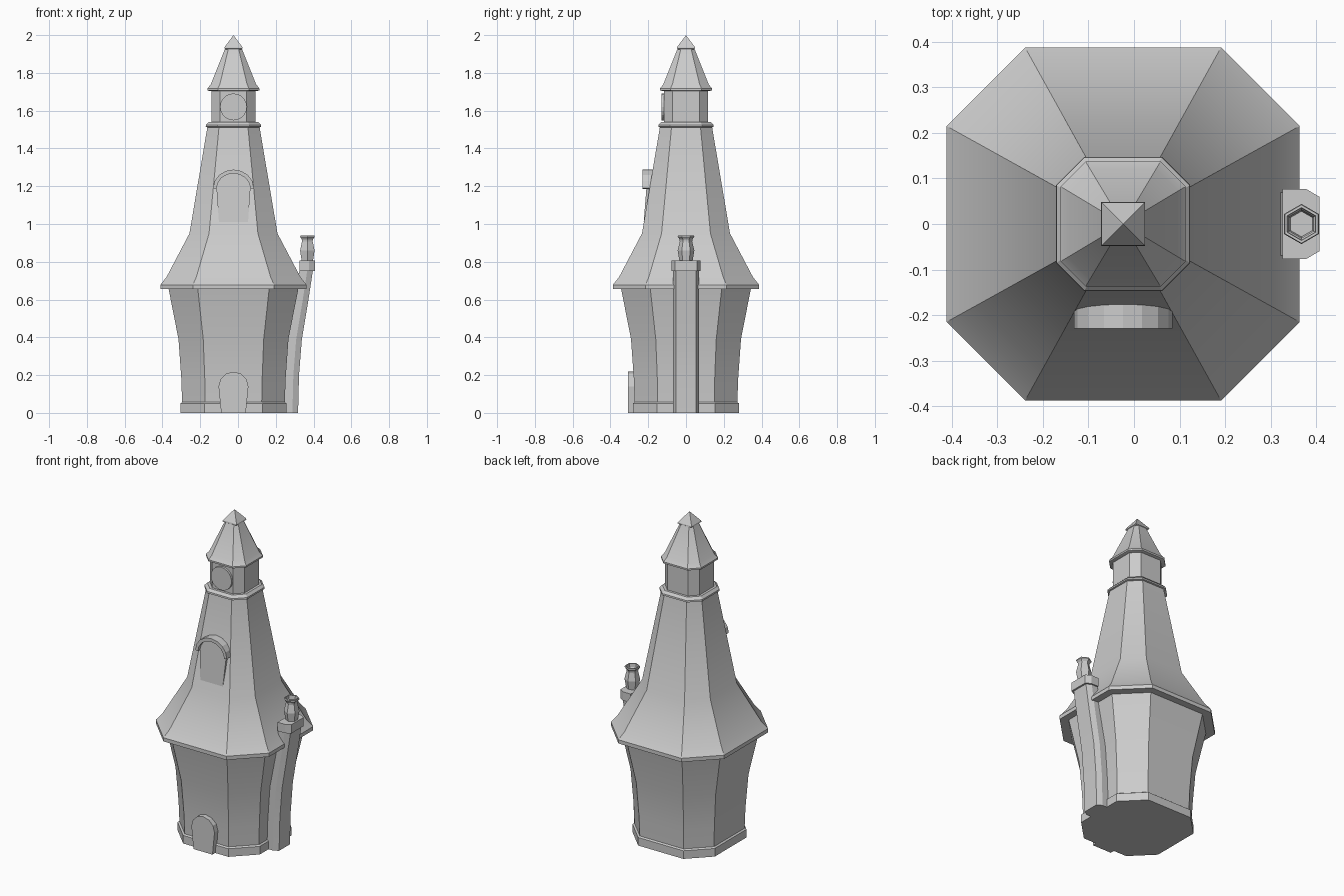
import bpy, bmesh, math

if "Cube" in bpy.data.objects:
    bpy.data.objects.remove(bpy.data.objects["Cube"])

AX = -0.024  # tower axis x


def finish(name, bm, smooth=True):
    bmesh.ops.remove_doubles(bm, verts=bm.verts, dist=1e-5)
    bmesh.ops.recalc_face_normals(bm, faces=bm.faces)
    me = bpy.data.meshes.new(name)
    bm.to_mesh(me)
    bm.free()
    ob = bpy.data.objects.new(name, me)
    bpy.context.collection.objects.link(ob)
    if smooth:
        bpy.ops.object.select_all(action='DESELECT')
        ob.select_set(True)
        bpy.context.view_layer.objects.active = ob
        bpy.ops.object.shade_smooth_by_angle(angle=math.radians(25))
    return ob


def loft(name, rings, smooth=True):
    """Skin equal-length rings of 3D points and cap both ends."""
    bm = bmesh.new()
    vs = [[bm.verts.new(p) for p in r] for r in rings]
    n = len(rings[0])
    for a, b in zip(vs, vs[1:]):
        for i in range(n):
            j = (i + 1) % n
            bm.faces.new((a[i], a[j], b[j], b[i]))
    bm.faces.new(vs[0][::-1])
    bm.faces.new(vs[-1])
    return finish(name, bm, smooth)


def octagon(r, z, k=0.55):
    e = r * k
    pts = [(r, -e), (r, e), (e, r), (-e, r), (-r, e), (-r, -e), (-e, -r), (e, -r)]
    return [(AX + x, y, z) for x, y in pts]


def ngon(cx, r, z, n, turn):
    return [(cx + r * math.cos(turn + math.tau * i / n),
             r * math.sin(turn + math.tau * i / n), z) for i in range(n)]


def tower(name, profile, k=0.55):
    return loft(name, [octagon(r, z, k) for r, z in profile])


def slab(name, outline, front, back):
    """Extrude an x-z outline along y; front is a function of z."""
    return loft(name, [[(AX + x, front(z), z) for x, z in outline],
                       [(AX + x, back, z) for x, z in outline]], False)


def arch(half, spring, rise, n=8):
    return [(half * math.cos(math.pi * i / n),
             spring + rise * math.sin(math.pi * i / n)) for i in range(n + 1)]


# octagonal tower, bottom to top
tower("plinth", [(0.281, 0), (0.281, 0.05), (0.272, 0.057)])
tower("wall", [(0.271, 0.03), (0.276, 0.18), (0.291, 0.39), (0.345, 0.665)])
tower("main_roof", [(0.387, 0.655), (0.387, 0.678), (0.354, 0.72),
                    (0.233, 0.95), (0.137, 1.52)], 0.555)
tower("ledge", [(0.14, 1.512), (0.147, 1.515), (0.146, 1.525), (0.132, 1.54)], 0.58)
tower("drum", [(0.117, 1.53), (0.117, 1.715)], 0.6)
tower("spire", [(0.13, 1.705), (0.137, 1.708), (0.137, 1.718), (0.12, 1.74),
                (0.042, 1.935)], 0.6)

# square spire cap
S = math.sqrt(2)
loft("spire_cap", [ngon(AX, r * S, z, 4, math.pi / 4) for r, z in
                   [(0.041, 1.925), (0.048, 1.93), (0.047, 1.937), (0, 2.0)]], False)

# clock face on the drum
slab("clock_face", [(0.071 * math.cos(math.tau * i / 20), 1.62 + 0.071 * math.sin(math.tau * i / 20))
                    for i in range(20)], lambda z: -0.13, -0.11)

# door with arched head
slab("door", [(-0.065, 0), (0.065, 0)] + arch(0.079, 0.14, 0.078, 6),
     lambda z: -0.308, -0.26)

# window panel and its arched hood
slab("window_panel", [(-0.077, 1.01), (0.077, 1.01)] + arch(0.09, 1.19, 0.08),
     lambda z: -0.224 + (z - 1.01) * 0.08, -0.15)
outer = arch(0.108, 1.19, 0.098)
slab("window_hood", outer + arch(0.09, 1.185, 0.083)[::-1], lambda z: -0.229, -0.155)


# chimney with chamfered outer corners
def stack(x0, x1, hy, z, c=0.03):
    return [(x0, -hy, z), (x1 - c, -hy, z), (x1, -hy * 0.77, z),
            (x1, hy * 0.77, z), (x1 - c, hy, z), (x0, hy, z)]


loft("chimney_shaft", [stack(0.22, 0.318, 0.069, 0), stack(0.225, 0.323, 0.069, 0.2),
                       stack(0.235, 0.338, 0.069, 0.39), stack(0.285, 0.373, 0.069, 0.6),
                       stack(0.33, 0.399, 0.069, 0.77)])
loft("chimney_cap", [stack(0.325, 0.407, 0.077, 0.752), stack(0.325, 0.407, 0.077, 0.806)], False)

# hexagonal chimney pot with hollow top
pot = [(0.034, 0.8), (0.044, 0.86), (0.031, 0.915), (0.044, 0.932), (0.042, 0.94),
       (0.036, 0.94), (0.028, 0.86)]
loft("chimney_pot", [ngon(0.367, r, z, 6, math.pi / 6) for r, z in pot], False)
